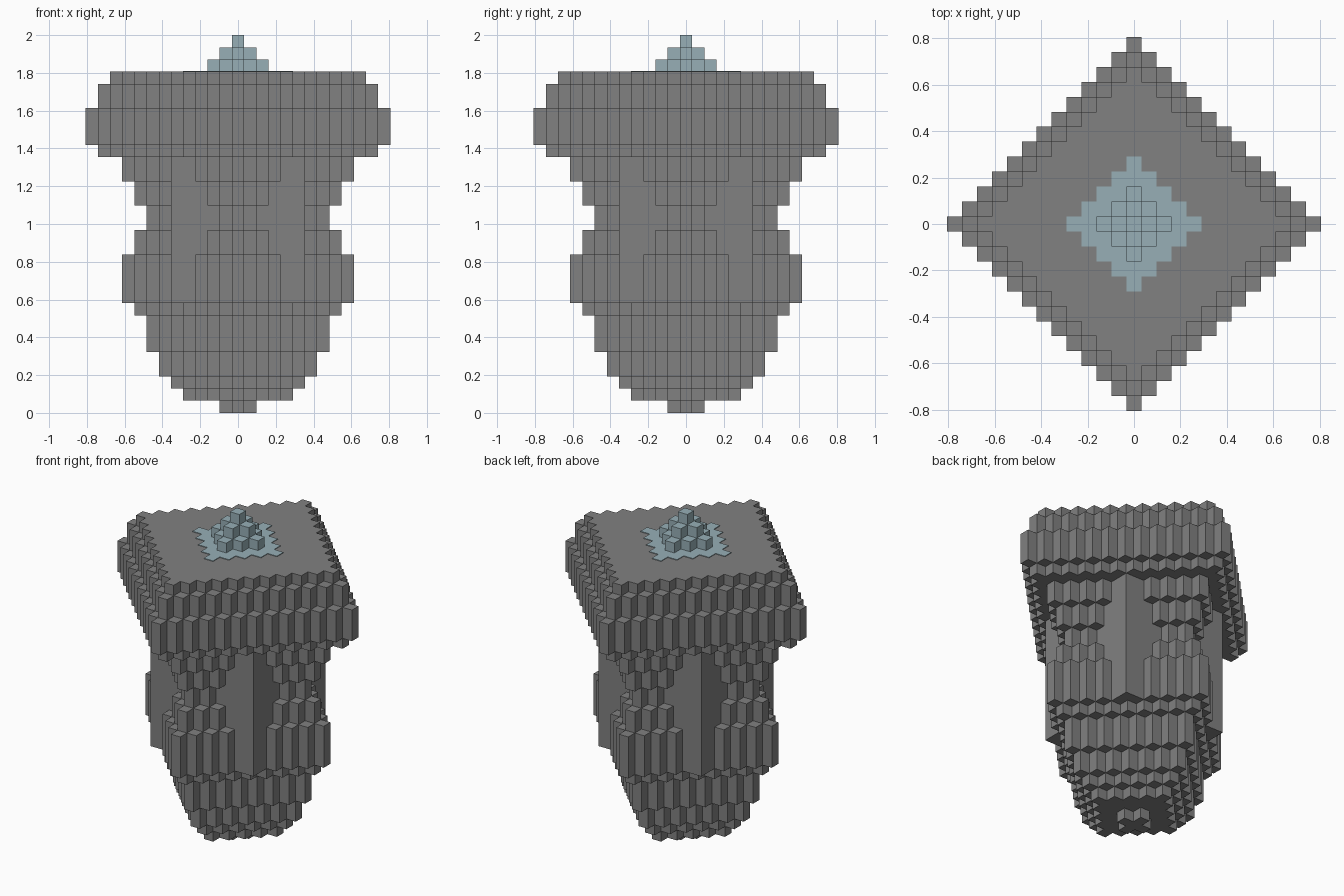
import bpy, bmesh

if "Cube" in bpy.data.objects:
    bpy.data.objects.remove(bpy.data.objects["Cube"], do_unlink=True)

V = 2 / 31  # size of one block


def material(name, rgb):
    m = bpy.data.materials.new(name)
    m.use_nodes = True
    m.diffuse_color = (*rgb, 1)
    bsdf = m.node_tree.nodes["Principled BSDF"]
    bsdf.inputs["Base Color"].default_value = (*rgb, 1)
    bsdf.inputs["Roughness"].default_value = 0.8
    return m


stone = material("stone grey", (0.22, 0.22, 0.22))
water = material("pale blue", (0.31, 0.43, 0.47))


def stepped_outline(radius, core):
    """Stair-stepped diamond, with a square core pushing out of its sides."""
    def half(x):
        h = radius - abs(x)
        return max(h, core) if abs(x) <= core else h
    upper = []
    for x in range(-radius, radius + 1):
        h = half(x) + 0.5
        if upper and upper[-1][1] == h:
            upper.pop()
        else:
            upper.append((x - 0.5, h))
        upper.append((x + 0.5, h))
    lower = [(x, -y) for x, y in reversed(upper)]
    return upper + lower


def add_tiers(name, mat, tiers):
    """Each tier is (first level, level count, diamond radius, core size)."""
    bm = bmesh.new()
    for level, count, radius, core in tiers:
        ring = [bm.verts.new((x * V, y * V, level * V))
                for x, y in stepped_outline(radius, core)]
        base = bm.faces.new(ring)
        top = bmesh.ops.extrude_face_region(bm, geom=[base], use_keep_orig=True)
        verts = [g for g in top["geom"] if isinstance(g, bmesh.types.BMVert)]
        bmesh.ops.translate(bm, verts=verts, vec=(0, 0, count * V))
    bmesh.ops.recalc_face_normals(bm, faces=bm.faces)
    mesh = bpy.data.meshes.new(name)
    bm.to_mesh(mesh)
    bm.free()
    mesh.materials.append(mat)
    obj = bpy.data.objects.new(name, mesh)
    bpy.context.collection.objects.link(obj)
    return obj


def stack(level, steps):
    """Turn (count, radius, core) steps into tiers placed on each other."""
    tiers = []
    for count, radius, core in steps:
        tiers.append((level, count, radius, core))
        level += count
    return tiers


# Tapering foot, widening upwards
add_tiers("foot", stone, stack(0, [
    (1, 1, 0), (1, 4, 0), (1, 5, 0), (2, 6, 0), (3, 7, 0), (1, 8, 0)]))

# Belly, waist and neck with a square core showing through
add_tiers("body", stone, stack(9, [
    (4, 9, 5), (2, 8, 5), (2, 7, 5), (2, 8, 5), (2, 9, 5)]))

# Broad overhanging head
add_tiers("head", stone, stack(21, [
    (1, 11, 0), (3, 12, 0), (2, 11, 0), (1, 10, 0)]))

# Thin pool painted on the top
add_tiers("pool", water, [(28, 0.06, 4, 0)])

# Small stepped peak
add_tiers("peak", water, stack(28, [(1, 2, 0), (1, 1, 0), (1, 0, 0)]))
